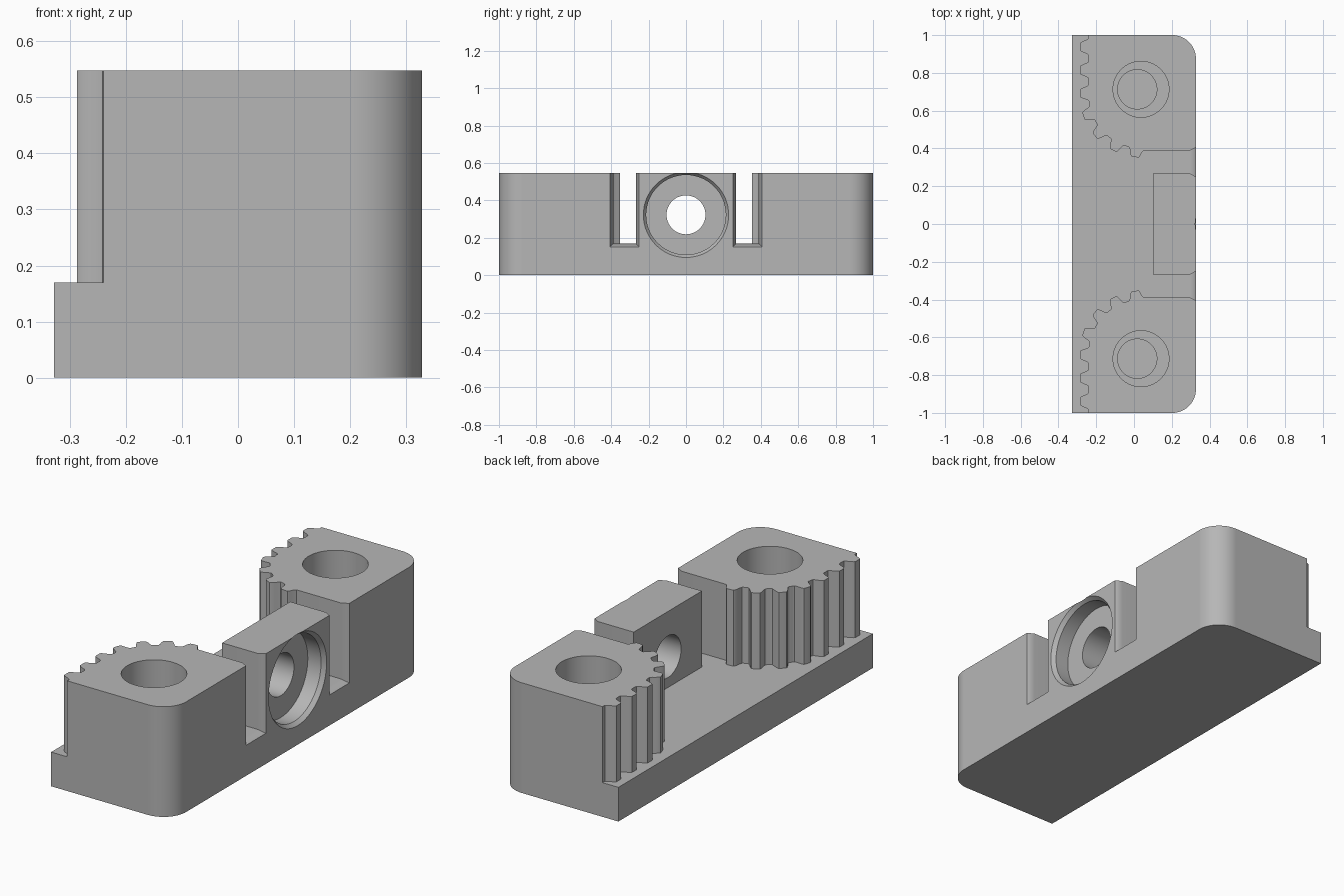
import bpy, bmesh, math
from mathutils import Vector

if "Cube" in bpy.data.objects:
    bpy.data.objects.remove(bpy.data.objects["Cube"], do_unlink=True)

HX, TOP, FLOOR = 0.328, 0.548, 0.17      # half width, full height, base height
SLOT_IN, SLOT_OUT = 0.268, 0.388         # slot walls along y

grey = bpy.data.materials.new("plain grey")
grey.use_nodes = True
colour = (0.47, 0.47, 0.47, 1)
grey.diffuse_color = colour
grey.node_tree.nodes["Principled BSDF"].inputs["Base Color"].default_value = colour


def finish(name, bm):
    bmesh.ops.recalc_face_normals(bm, faces=bm.faces)
    mesh = bpy.data.meshes.new(name)
    bm.to_mesh(mesh)
    bm.free()
    mesh.materials.append(grey)
    ob = bpy.data.objects.new(name, mesh)
    bpy.context.collection.objects.link(ob)
    return ob


def prism(name, outline, z0, z1):
    bm = bmesh.new()
    face = bm.faces.new([bm.verts.new((x, y, z0)) for x, y in outline])
    new = bmesh.ops.extrude_face_region(bm, geom=[face])["geom"]
    verts = [v for v in new if isinstance(v, bmesh.types.BMVert)]
    bmesh.ops.translate(bm, verts=verts, vec=(0, 0, z1 - z0))
    return finish(name, bm)


def lathe(name, rings, place, n=64):
    """Solid from (radius, height, sideways shift) rings, each put in the world by place()."""
    bm = bmesh.new()
    loops = []
    for r, h, shift in rings:
        angles = [2 * math.pi * i / n for i in range(n)]
        loops.append([bm.verts.new(place(shift + r * math.cos(a), r * math.sin(a), h)) for a in angles])
    for a, b in zip(loops, loops[1:]):
        for i in range(n):
            j = (i + 1) % n
            bm.faces.new((a[i], a[j], b[j], b[i]))
    bm.faces.new(loops[0])
    bm.faces.new(loops[-1])
    return finish(name, bm)


def flare(name, side):
    """Widening mouth of a slot at the +x face."""
    bm = bmesh.new()
    rings = []
    for x, grow in ((0.296, 0.0), (0.36, 0.036)):
        a, b, z = SLOT_IN - grow, SLOT_OUT + grow, FLOOR - grow
        rings.append([bm.verts.new((x, side * y, h)) for y, h in ((a, z), (b, z), (b, 0.7), (a, 0.7))])
    for i in range(4):
        j = (i + 1) % 4
        bm.faces.new((rings[0][i], rings[0][j], rings[1][j], rings[1][i]))
    for ring in rings:
        bm.faces.new(ring)
    return finish(name, bm)


def tooth_path():
    """Belt tooth line: straight along the side, then round a quarter arc."""
    pitch, depth, radius = 0.123, 0.047, 0.33
    centre = Vector((0.043, 0.682))
    straight = 1 - centre.y
    points, s = [], 0.0
    while True:
        t = min(max((math.cos(2 * math.pi * s / pitch) + 0.65) / 1.4, 0), 1)
        d = depth * t * t * (3 - 2 * t)
        if s < straight:
            p = (centre.x - radius + d, 1 - s)
        else:
            a = math.pi + (s - straight) / radius
            p = (centre.x + (radius - d) * math.cos(a), centre.y + (radius - d) * math.sin(a))
        if s > 6.6 * pitch and p[1] > SLOT_OUT - 0.002 or s > 7 * pitch:
            return points
        points.append(p)
        s += pitch / 20


# Main body: rectangle with two rounded corners on the +x side
R = 0.125
corner = [(HX - R + R * math.sin(a), 1 - R + R * math.cos(a))
          for a in (math.pi / 2 * i / 16 for i in range(17))]
half = [(-HX, 1)] + corner
body = prism("belt_clamp_body", half + [(x, -y) for x, y in reversed(half)], 0, TOP)

# Recess that leaves two toothed blocks and the centre block
teeth = tooth_path()
half = [(-0.6, 1.1), (teeth[0][0], 1.1)] + teeth
half += [(teeth[-1][0] + 0.012, SLOT_OUT), (0.5, SLOT_OUT), (0.5, SLOT_IN), (0.1, SLOT_IN)]
cutters = [prism("recess_cutter", half + [(x, -y) for x, y in reversed(half)], FLOOR, 0.7)]

# Slot mouths and stepped blind holes, one per side
for side, label in ((1, "back"), (-1, "front")):
    cutters.append(flare(label + "_slot_cutter", side))
    cutters.append(lathe(label + "_hole_cutter",
                         [(0.104, 0.06, 0.017), (0.104, 0.18, 0.017), (0.148, 0.18, 0.037), (0.148, 0.7, 0.037)],
                         lambda u, v, h, s=side: (u, 0.713 * s + v, h)))

# Counterbored cross hole with chamfered rim
cutters.append(lathe("cross_hole_cutter",
                     [(0.104, 0.0, 0), (0.104, 0.235, 0), (0.213, 0.235, 0),
                      (0.213, 0.308, 0), (0.228, HX, 0), (0.238, 0.342, 0)],
                     lambda u, v, h: (h, v, 0.323 + u)))

for cutter in cutters:
    cutter.hide_render = True
    mod = body.modifiers.new(cutter.name, 'BOOLEAN')
    mod.operation = 'DIFFERENCE'
    mod.solver = 'EXACT'
    mod.object = cutter

# Bake the cuts and drop the cutters
graph = bpy.context.evaluated_depsgraph_get()
result = bpy.data.meshes.new_from_object(body.evaluated_get(graph))
body.modifiers.clear()
body.data = result
for cutter in cutters:
    bpy.data.objects.remove(cutter, do_unlink=True)

bpy.ops.object.select_all(action='DESELECT')
body.select_set(True)
bpy.context.view_layer.objects.active = body
bpy.ops.object.shade_smooth_by_angle(angle=math.radians(30))
body.modifiers.new("face_weighted_normals", 'WEIGHTED_NORMAL').keep_sharp = True
